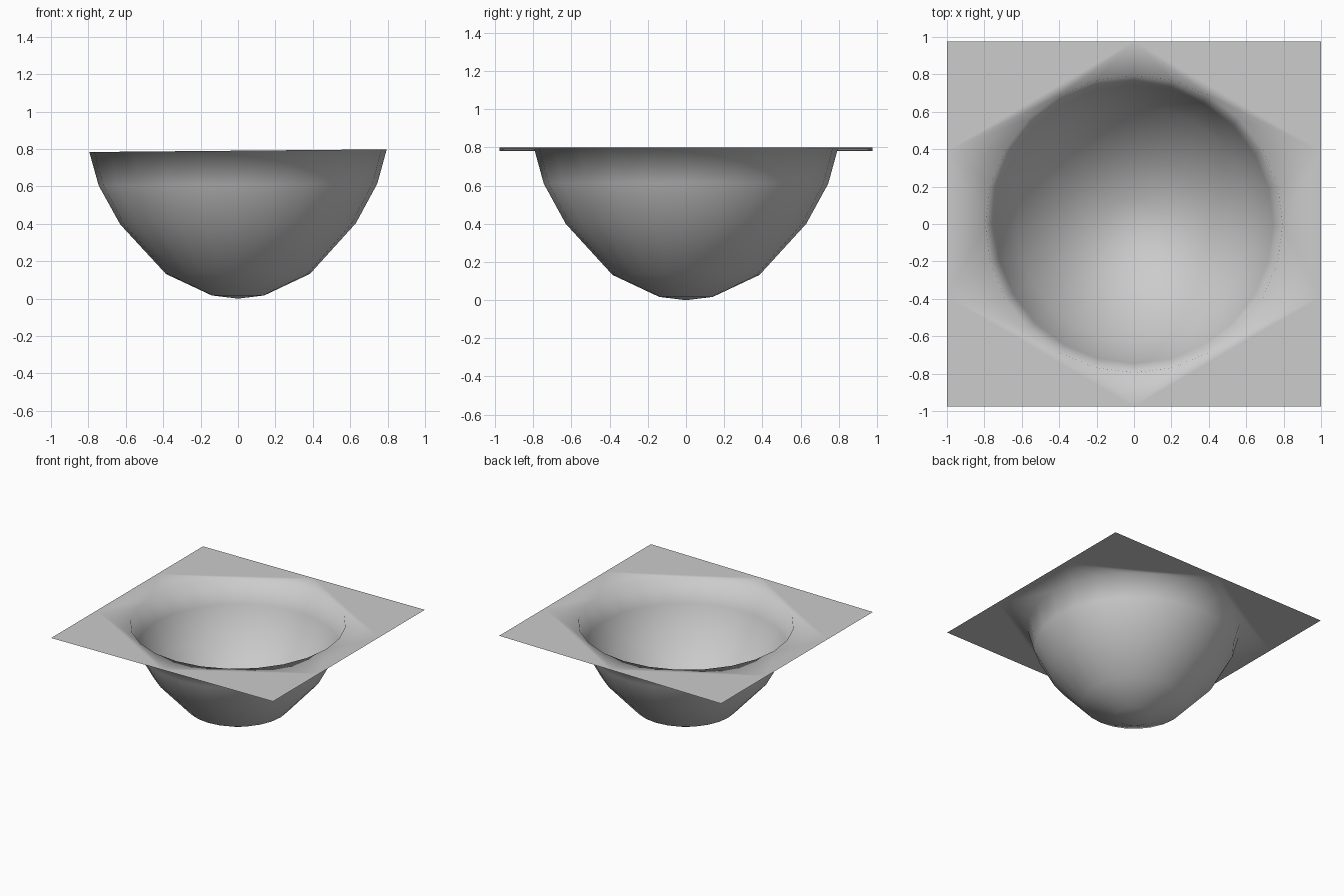
import bpy, bmesh
from math import sin, cos, pi

if "Cube" in bpy.data.objects:
    bpy.data.objects.remove(bpy.data.objects["Cube"])

SEG = 24
HX, HY, TOP, TILT = 1.0, 0.977, 0.791, 0.009
PROFILE = [(0.14, 0.017), (0.385, 0.132), (0.63, 0.40), (0.745, 0.61), (0.795, TOP)]

bm = bmesh.new()


def point(x, y, z):
    # whole sheet rises very slightly towards +x
    return bm.verts.new((x, y, z + TILT * x * (z / TOP)))


# bowl: rings joined by quads, closed by a fan at the bottom
rings = [[point(r * cos(2 * pi * i / SEG), r * sin(2 * pi * i / SEG), z)
          for i in range(SEG)] for r, z in PROFILE]
bottom = point(0, 0, 0)
for i in range(SEG):
    j = (i + 1) % SEG
    bm.faces.new((bottom, rings[0][i], rings[0][j]))
    for a, b in zip(rings, rings[1:]):
        bm.faces.new((a[i], b[i], b[j], a[j]))

# flat sheet: six border points fan onto the rim, corners fill the rectangle
rim = rings[-1]
SIDE = 0.39
tips = [point(x, y, TOP) for x, y in
        [(HX, SIDE), (0, HY), (-HX, SIDE), (-HX, -SIDE), (0, -HY), (HX, -SIDE)]]
n = SEG // 6
for k, tip in enumerate(tips):
    for i in range(k * n, (k + 1) * n):
        bm.faces.new((rim[i], tip, rim[(i + 1) % SEG]))
    bm.faces.new((rim[(k + 1) * n % SEG], tip, tips[(k + 1) % 6]))
for k, (sx, sy) in {0: (1, 1), 1: (-1, 1), 3: (-1, -1), 4: (1, -1)}.items():
    bm.faces.new((tips[k], point(sx * HX, sy * HY, TOP), tips[k + 1]))

# smooth across the rim, as one continuous surface
for f in bm.faces:
    f.smooth = True
mesh = bpy.data.meshes.new("bowl_sheet")
bm.to_mesh(mesh)
bm.free()
bpy.context.collection.objects.link(bpy.data.objects.new("bowl_sheet", mesh))
